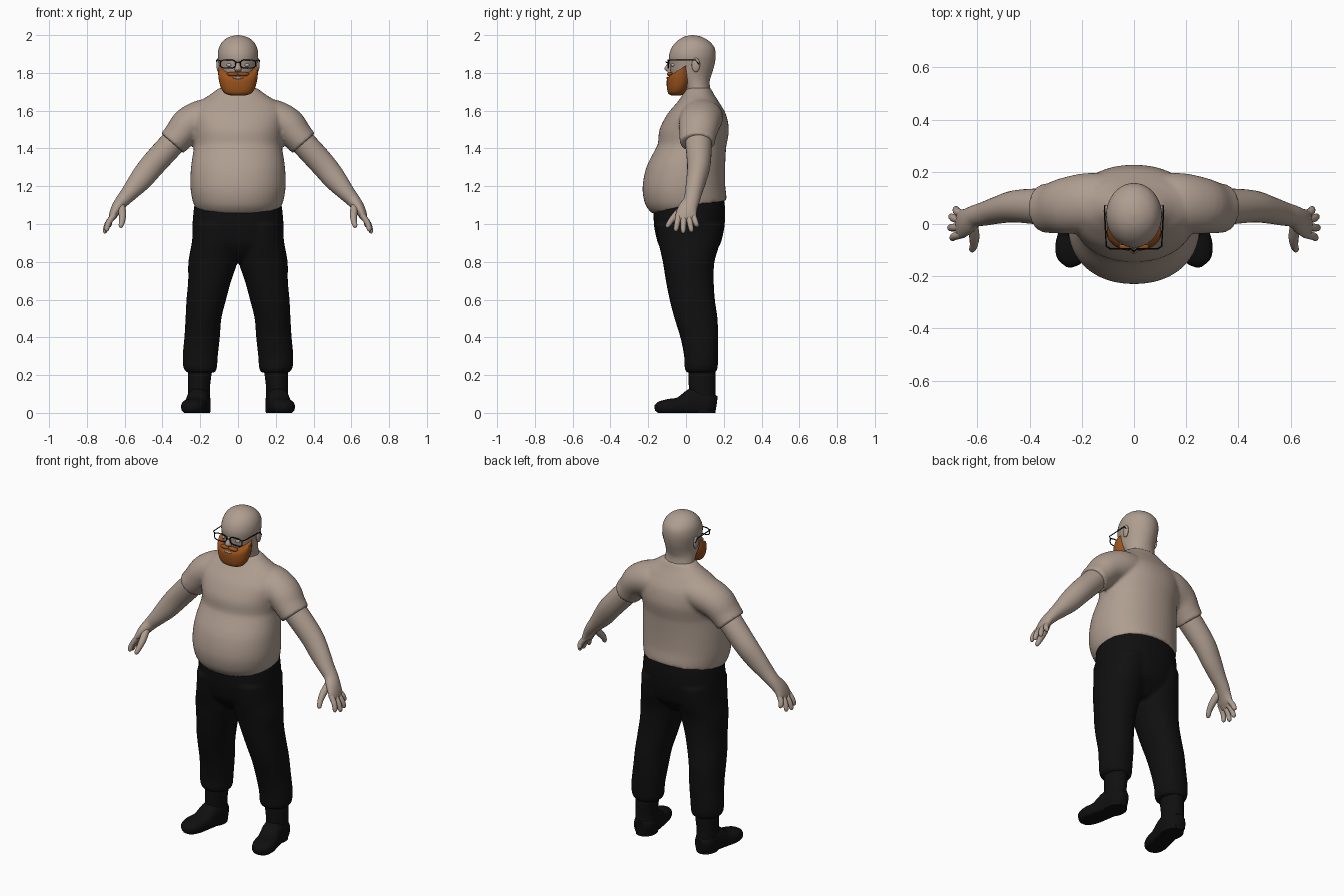
import bpy, bmesh, math
from mathutils import Vector

if "Cube" in bpy.data.objects:
    bpy.data.objects.remove(bpy.data.objects["Cube"])


def material(name, rgb):
    m = bpy.data.materials.new(name)
    m.use_nodes = True
    m.diffuse_color = (*rgb, 1)
    bsdf = m.node_tree.nodes["Principled BSDF"]
    bsdf.inputs["Base Color"].default_value = (*rgb, 1)
    bsdf.inputs["Roughness"].default_value = 0.8
    return m


BEIGE = material("beige", (0.43, 0.34, 0.28))
BLACK = material("black", (0.005, 0.005, 0.005))
GINGER = material("ginger", (0.32, 0.085, 0.012))
PALE = material("pale grey", (0.5, 0.47, 0.44))


def spline(secs, steps):
    """Catmull-Rom interpolation through the sections."""
    rows = [Vector(s) for s in secs]
    out = []
    for i in range(len(rows) - 1):
        a, b, c, d = rows[max(i - 1, 0)], rows[i], rows[i + 1], rows[min(i + 2, len(rows) - 1)]
        for k in range(steps):
            t = k / steps
            out.append(b + (c - a) * (t / 2) + (a * 2 - b * 5 + c * 4 - d) * (t * t / 2)
                       + (b * 3 - a - c * 3 + d) * (t ** 3 / 2))
    return out + [rows[-1]]


def loft(bm, secs, flat=False, ref=(0, 1, 0), sides=32, power=2.0, steps=4, floor=None):
    """Rings of (x, y, z, radius across, radius along ref, tilt), bridged and capped."""
    rows = spline([tuple(s) + (0,) * (6 - len(s)) for s in secs], steps)
    rings = []
    for i, r in enumerate(rows):
        p = Vector(r[:3])
        t = Vector((0, 0, 1))
        if not flat:
            t = (Vector(rows[min(i + 1, len(rows) - 1)][:3]) - Vector(rows[max(i - 1, 0)][:3])).normalized()
        v = Vector(ref)
        v = (v - t * v.dot(t)).normalized()
        u = t.cross(v)
        ring = []
        for k in range(sides):
            a = math.tau * k / sides
            c, s = (math.copysign(abs(f) ** (2 / power), f) for f in (math.cos(a), math.sin(a)))
            q = p + u * (c * max(r[3], 0.001)) + v * (s * max(r[4], 0.001))
            q.z += r[5] * (q.y - p.y)
            if floor is not None:
                q.z = max(q.z, floor)
            ring.append(bm.verts.new(q))
        rings.append(ring)
    for a, b in zip(rings, rings[1:]):
        for k in range(sides):
            j = (k + 1) % sides
            bm.faces.new((a[k], a[j], b[j], b[k]))
    bm.faces.new(rings[0])
    bm.faces.new(rings[-1][::-1])


def ball(bm, centre, size):
    made = bmesh.ops.create_uvsphere(bm, u_segments=20, v_segments=12, radius=1)["verts"]
    for v in made:
        v.co = Vector(centre) + Vector([c * s for c, s in zip(v.co, size)])


def finish(name, bm, mat, voxel=0):
    bmesh.ops.recalc_face_normals(bm, faces=bm.faces)
    me = bpy.data.meshes.new(name)
    bm.to_mesh(me)
    bm.free()
    for p in me.polygons:
        p.use_smooth = True
    me.set_sharp_from_angle(angle=math.radians(50))
    me.materials.append(mat)
    ob = bpy.data.objects.new(name, me)
    bpy.context.collection.objects.link(ob)
    if voxel:
        rm = ob.modifiers.new("fuse", "REMESH")
        rm.mode, rm.voxel_size, rm.use_smooth_shade = "VOXEL", voxel, True
        sm = ob.modifiers.new("soften", "SMOOTH")
        sm.factor, sm.iterations = 0.5, 4
    return ob


def mirrored(secs, s):
    return [(s * r[0],) + tuple(r[1:]) for r in secs]


def span(z, front, back, half_width, tilt=0):
    """Horizontal body section from its front and back limits."""
    return (0, (front + back) / 2, z, half_width, (back - front) / 2, tilt)


def wire(name, points, closed=False, radius=0.003):
    cu = bpy.data.curves.new(name, "CURVE")
    cu.dimensions, cu.bevel_depth, cu.bevel_resolution = "3D", radius, 1
    sp = cu.splines.new("POLY")
    sp.points.add(len(points) - 1)
    for p, co in zip(sp.points, points):
        p.co = (*co, 1)
    sp.use_cyclic_u = closed
    cu.materials.append(BLACK)
    ob = bpy.data.objects.new(name, cu)
    bpy.context.collection.objects.link(ob)


# Shirt: torso and sleeves fused together
bm = bmesh.new()
loft(bm, [span(1.09, -.18, .215, .228, .17), span(1.13, -.215, .213, .242, .13),
          span(1.2, -.23, .207, .252, .05), span(1.3, -.21, .207, .249), span(1.4, -.16, .212, .234),
          span(1.43, -.148, .217, .232), span(1.5, -.14, .227, .24), span(1.58, -.1, .212, .25),
          span(1.64, -.05, .178, .215), span(1.68, -.02, .152, .155), span(1.72, 0, .13, .1)],
     flat=True, sides=48, power=2.15)
SLEEVE = [(.1, .085, 1.57, .09, .11), (.18, .08, 1.56, .1, .115), (.26, .07, 1.525, .095, .108),
          (.31, .062, 1.47, .084, .098), (.348, .06, 1.427, .079, .092)]
for s in (1, -1):
    loft(bm, mirrored(SLEEVE, s))
finish("shirt", bm, BEIGE, 0.01)

# Trousers: pelvis and legs fused together
bm = bmesh.new()
loft(bm, [span(.8, -.07, .1, .05), span(.84, -.11, .14, .16), span(.89, -.145, .18, .225),
          span(.95, -.162, .197, .241), span(1.0, -.17, .205, .241), span(1.08, -.172, .207, .234),
          span(1.14, -.165, .2, .222)], flat=True, sides=48, power=2.2)
LEG = [(.195, .08, .212, .07, .075), (.2, .08, .235, .088, .087), (.2, .08, .3, .093, .09),
       (.19, .07, .4, .094, .1), (.183, .053, .5, .095, .114), (.168, .033, .6, .105, .12),
       (.15, .02, .7, .114, .127), (.133, .014, .8, .13, .137), (.12, .017, .9, .125, .162),
       (.115, .017, 1.0, .12, .175)]
for s in (1, -1):
    loft(bm, mirrored(LEG, s), flat=True, power=2.15)
finish("trousers", bm, BLACK, 0.01)

# Arms with hands, and boots, one of each per side
ARM = [(.27, .06, 1.51, .06, .07), (.345, .066, 1.43, .067, .07), (.45, .068, 1.315, .066, .062),
       (.515, .055, 1.235, .06, .053), (.57, .04, 1.17, .046, .046), (.61, .03, 1.125, .037, .042),
       (.64, .01, 1.085, .031, .05), (.662, 0, 1.045, .022, .055), (.674, 0, 1.02, .012, .045)]
FINGERS = [(.036, .06, .685, .985), (.013, .03, .705, .958), (-.012, -.015, .71, .952), (-.038, -.055, .7, .962)]
THUMB = [(.618, 0, 1.1, .02, .02), (.612, -.045, 1.055, .02, .02), (.613, -.077, 1.02, .016, .016),
         (.62, -.098, .99, .012, .012), (.622, -.104, .982, .003, .003)]
FOOT = [(.2, .158, .045, .03, .045), (.205, .12, .05, .058, .06), (.21, .05, .055, .06, .08),
        (.225, -.03, .035, .062, .05), (.238, -.09, .032, .064, .042), (.246, -.14, .028, .048, .032),
        (.25, -.164, .025, .012, .015)]
SHAFT = [(.205, .085, .0, .058, .07), (.205, .087, .06, .059, .072), (.207, .085, .13, .058, .07),
         (.203, .085, .2, .062, .072), (.2, .085, .26, .062, .072)]
for s, side in ((1, "left"), (-1, "right")):
    bm = bmesh.new()
    loft(bm, mirrored(ARM, s), sides=28)
    for base, y, x, z in FINGERS:
        root, tip = Vector((.655, base, 1.05)), Vector((x, y, z))
        path = [(*root.lerp(tip, f), r, r) for f, r in ((0, .016), (.5, .015), (.9, .012), (1, .003))]
        path[1] = (path[1][0] + .008,) + path[1][1:]
        loft(bm, mirrored(path, s), sides=12)
    loft(bm, mirrored(THUMB, s), sides=12)
    finish(side + "_arm", bm, BEIGE)
    bm = bmesh.new()
    loft(bm, mirrored(FOOT, s), ref=(0, 0, 1), power=2.5, floor=0)
    loft(bm, mirrored(SHAFT, s), flat=True)
    finish(side + "_boot", bm, BLACK)

# Head, neck, nose and ears
bm = bmesh.new()
loft(bm, [span(1.64, -.01, .15, .11), span(1.7, -.005, .132, .092), span(1.75, -.03, .125, .088),
          span(1.79, -.075, .135, .092), span(1.84, -.086, .15, .1), span(1.89, -.09, .157, .107),
          span(1.935, -.075, .15, .1), span(1.97, -.045, .12, .078), span(1.992, -.008, .08, .042),
          span(2.0, .03, .04, .004)], flat=True, sides=40)
finish("head", bm, BEIGE)
bm = bmesh.new()
loft(bm, [(0, -.08, 1.865, .009, .012), (0, -.088, 1.845, .011, .014), (0, -.094, 1.822, .018, .02),
          (0, -.09, 1.808, .015, .012)], flat=True, sides=16)
finish("nose", bm, BEIGE)
for s, side in ((1, "left"), (-1, "right")):
    bm = bmesh.new()
    ball(bm, (s * .104, .052, 1.842), (.01, .022, .038))
    finish(side + "_ear", bm, BEIGE)
    bm = bmesh.new()
    ball(bm, (s * .044, -.066, 1.842), (.016, .014, .01))
    finish(side + "_eye", bm, PALE)

# Beard with moustache and mouth
bm = bmesh.new()
loft(bm, [(0, -.052, 1.679, .03, .02), (0, -.051, 1.69, .068, .042), (0, -.043, 1.72, .09, .058),
          (0, -.035, 1.765, .102, .067, .1), (0, -.032, 1.8, .105, .064, .4),
          (0, -.026, 1.823, .104, .06, .62)], flat=True, power=2.2)
for s in (1, -1):
    ball(bm, (s * .026, -.086, 1.794), (.032, .015, .012))
finish("beard", bm, GINGER)
bm = bmesh.new()
ball(bm, (0, -.1, 1.774), (.028, .004, .006))
finish("mouth", bm, PALE)

# Glasses: rims, temples and bridge
for s, side in ((1, "left"), (-1, "right")):
    rim = []
    for k in range(24):
        a = math.tau * k / 24
        c, n = (math.copysign(abs(f) ** 0.65, f) for f in (math.cos(a), math.sin(a)))
        rim.append((s * (.053 + .041 * c), -.094, 1.847 + .022 * n))
    wire(side + "_rim", rim, closed=True)
    wire(side + "_temple", [(s * .092, -.094, 1.862), (s * .106, -.085, 1.868),
                            (s * .113, .05, 1.868), (s * .111, .07, 1.845)])
wire("bridge", [(-.014, -.094, 1.853), (0, -.106, 1.857), (.014, -.094, 1.853)])
